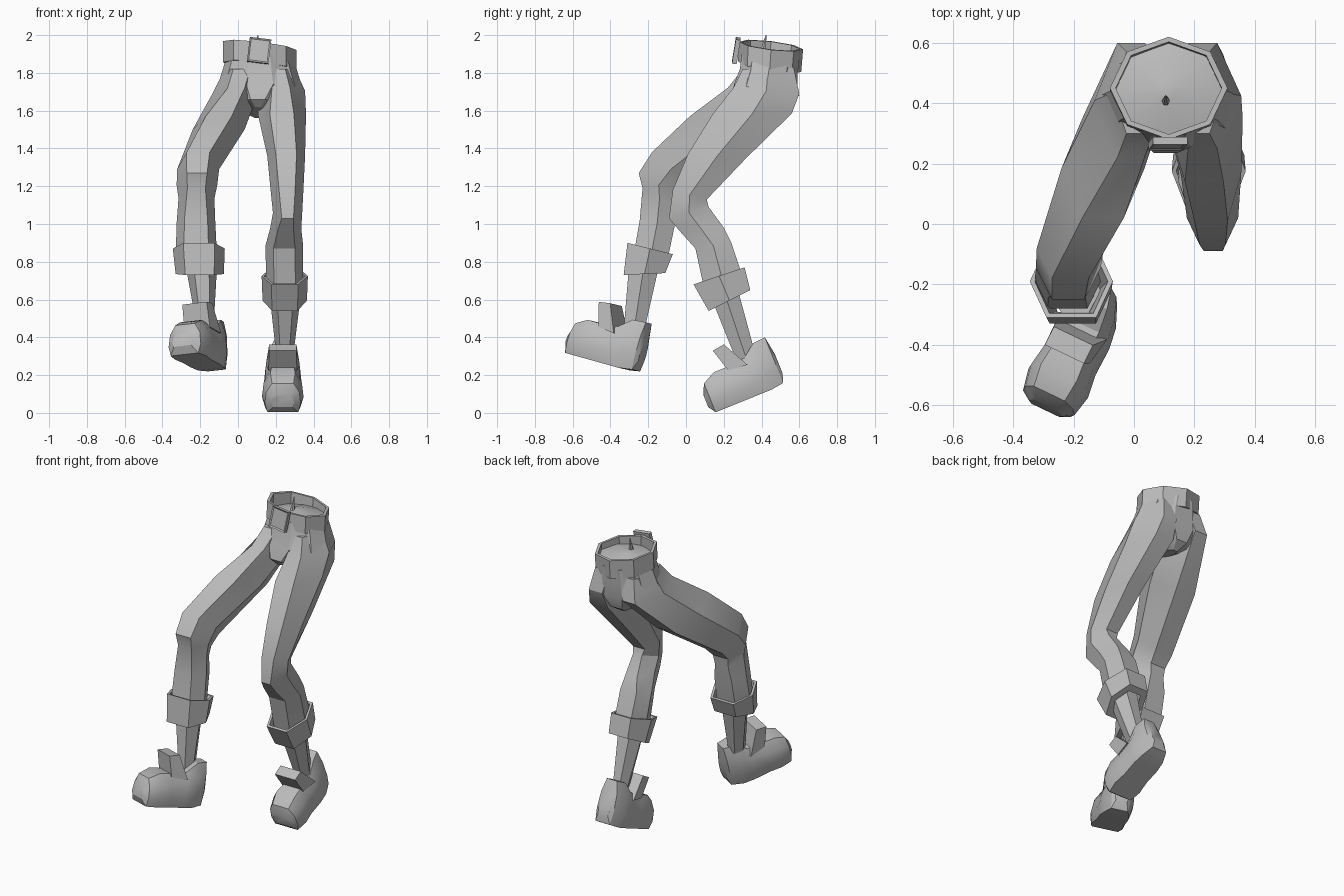
import bpy, bmesh, math
from mathutils import Vector, Matrix

cube = bpy.data.objects.get("Cube")
if cube:
    bpy.data.objects.remove(cube, do_unlink=True)

grey = bpy.data.materials.new("plain grey")
grey.use_nodes = True
COLOUR = (0.5, 0.5, 0.5, 1)
grey.diffuse_color = COLOUR
grey.node_tree.nodes["Principled BSDF"].inputs["Base Color"].default_value = COLOUR


def finish(name, bm, matrix=None, smooth=28):
    bmesh.ops.recalc_face_normals(bm, faces=bm.faces)
    if matrix:
        bm.transform(matrix)
    mesh = bpy.data.meshes.new(name)
    bm.to_mesh(mesh)
    bm.free()
    mesh.materials.append(grey)
    ob = bpy.data.objects.new(name, mesh)
    bpy.context.collection.objects.link(ob)
    bpy.ops.object.select_all(action="DESELECT")
    ob.select_set(True)
    bpy.context.view_layer.objects.active = ob
    bpy.ops.object.shade_smooth_by_angle(angle=math.radians(smooth))
    return ob


def ring(fy, fz, by, bz, x0, x1, broad=1.0, sides=6, scale=1.0):
    """Polygon spanning a front point, a back point and a width; broad widens its front and back."""
    mid = Vector(((x0 + x1) / 2, (fy + by) / 2, (fz + bz) / 2))
    side = Vector(((x1 - x0) / 2, 0, 0)) * scale
    front = Vector((0, fy - by, fz - bz)) / 2 * scale
    angles = [math.tau * i / sides for i in range(sides)]
    peak = max(math.sin(a) for a in angles)
    points = []
    for a in angles:
        width = math.cos(a) * (1 if abs(math.sin(a)) < .01 else broad)
        points.append(mid + side * width + front * math.sin(a) / peak)
    return points


def loft(bm, rings, closed=False):
    loops = [[bm.verts.new(p) for p in r] for r in rings]
    pairs = list(zip(loops, loops[1:]))
    if closed:
        pairs.append((loops[-1], loops[0]))
    else:
        bm.faces.new(loops[0])
        bm.faces.new(loops[-1])
    for a, b in pairs:
        n = len(a)
        for i in range(n):
            j = (i + 1) % n
            bm.faces.new((a[i], a[j], b[j], b[i]))


def limb(name, rows, sides=6):
    bm = bmesh.new()
    loft(bm, [ring(*r, sides=sides) for r in rows])
    return finish(name, bm)


def band(name, top, bottom, sides, inner_top, inner_bottom):
    """Hollow band with a visible wall thickness."""
    bm = bmesh.new()
    loft(bm, [ring(*top, sides=sides), ring(*bottom, sides=sides),
              ring(*bottom, sides=sides, scale=inner_bottom),
              ring(*top, sides=sides, scale=inner_top)], closed=True)
    return finish(name, bm, smooth=10)


# Hips and closed waist with its small peak
limb("hips", [
    (.41, 1.925, .47, 1.92, .08, .14), (.295, 1.90, .60, 1.87, -.06, .29),
    (.285, 1.82, .59, 1.79, -.085, .315), (.255, 1.74, .59, 1.68, -.115, .345),
    (.235, 1.66, .56, 1.60, -.02, .23), (.27, 1.62, .50, 1.56, .06, .15)], 10)
limb("waist_peak", [(.39, 1.91, .42, 1.91, .09, .12), (.422, 2.0, .427, 2.0, .103, .107)])

# Trouser legs
limb("left_trouser_leg", [
    (.30, 1.82, .57, 1.83, .10, .30), (.25, 1.72, .60, 1.69, .10, .355, .75),
    (.14, 1.58, .56, 1.585, .105, .36, 1.0), (.01, 1.37, .32, 1.35, .155, .355, 1.1),
    (-.07, 1.18, .11, 1.13, .175, .345), (-.09, 1.03, .12, 1.09, .185, .34, .8),
    (-.04, .97, .20, .98, .17, .335), (.05, .87, .24, .90, .145, .345, 1.15),
    (.10, .64, .30, .72, .15, .345, 1.15)])
limb("right_trouser_leg", [
    (.30, 1.82, .57, 1.82, -.07, .11), (.22, 1.72, .60, 1.68, -.13, .11, .75),
    (.02, 1.57, .35, 1.43, -.24, .035, 1.0), (-.18, 1.38, .02, 1.20, -.322, -.10, 1.1),
    (-.25, 1.27, -.04, 1.14, -.325, -.11), (-.23, 1.19, -.05, 1.08, -.315, -.125),
    (-.245, 1.02, -.06, .99, -.325, -.12, 1.2), (-.28, .82, -.10, .80, -.33, -.11, 1.2)])

# Bare shins
limb("left_shin", [(.13, .62, .27, .67, .165, .335), (.27, .27, .37, .30, .205, .29)])
limb("right_shin", [(-.30, .80, -.14, .79, -.28, -.11), (-.33, .44, -.22, .44, -.215, -.13)])

# Turned-up cuffs, closing in on the shin below
band("left_cuff", (.04, .68, .31, .77, .125, .37, 1.15),
     (.12, .54, .34, .65, .13, .365, 1.15), 6, .88, .65)
band("right_cuff", (-.31, .90, -.07, .84, -.345, -.07, 1.2),
     (-.33, .73, -.11, .74, -.33, -.075, 1.2), 6, .88, .65)

# Belt and buckle
belt = band("belt", (.28, 1.965, .62, 1.925, -.08, .31), (.275, 1.86, .61, 1.805, -.08, .31), 8, .9, .9)
for v in belt.data.vertices:
    v.co.z -= .12 * (v.co.x - .115)
bm = bmesh.new()
bmesh.ops.create_cube(bm, size=1, matrix=Matrix.Diagonal((.115, .025, .13, 1)))
outer = min(bm.faces, key=lambda f: f.calc_center_median().y)
bmesh.ops.inset_individual(bm, faces=[outer], thickness=.012, depth=-.006)
finish("buckle", bm, Matrix.Translation((.112, .266, 1.918))
       @ Matrix.Rotation(.12, 4, "Y") @ Matrix.Rotation(-.16, 4, "X"))


# Shoes: local axes are forward -y, up z, heel at the origin
def shoe(side, matrix):
    bm = bmesh.new()
    rows = [(-.036, .04, .06, .17), (-.02, .06, .01, .27), (.05, .09, 0, .265),
            (.12, .10, 0, .21), (.22, .098, 0, .20), (.30, .11, 0, .20),
            (.37, .095, 0, .165), (.396, .06, .04, .11)]
    sections = []
    for u, w, low, high in rows:
        h = high - low
        half = [(w * .85, low), (w, low + h * .3), (w * .92, low + h * .7), (w * .6, high)]
        outline = half + [(-x, z) for x, z in reversed(half)]
        sections.append([Vector((x, -u, z)) for x, z in outline])
    loft(bm, sections)
    finish(side + "_shoe", bm, matrix)

    # Tongue flap rising from the instep, broad at its root
    bm = bmesh.new()
    flap = [(.12, .17, .09), (.195, .317, .072), (.262, .308, .072), (.225, .18, .075)]
    loft(bm, [[Vector((s * w, -u, z)) for u, z, w in flap] for s in (-1, 1)])
    finish(side + "_shoe_tongue", bm, matrix)


def pose(x, y, z, yaw, pitch, roll):
    return (Matrix.Translation((x, y, z)) @ Matrix.Rotation(math.radians(yaw), 4, "Z")
            @ Matrix.Rotation(math.radians(pitch), 4, "X")
            @ Matrix.Rotation(math.radians(roll), 4, "Y"))


shoe("left", pose(.237, .50, .142, 0, 22, 0))
shoe("right", pose(-.12, -.285, .22, -27, -14, -6))
